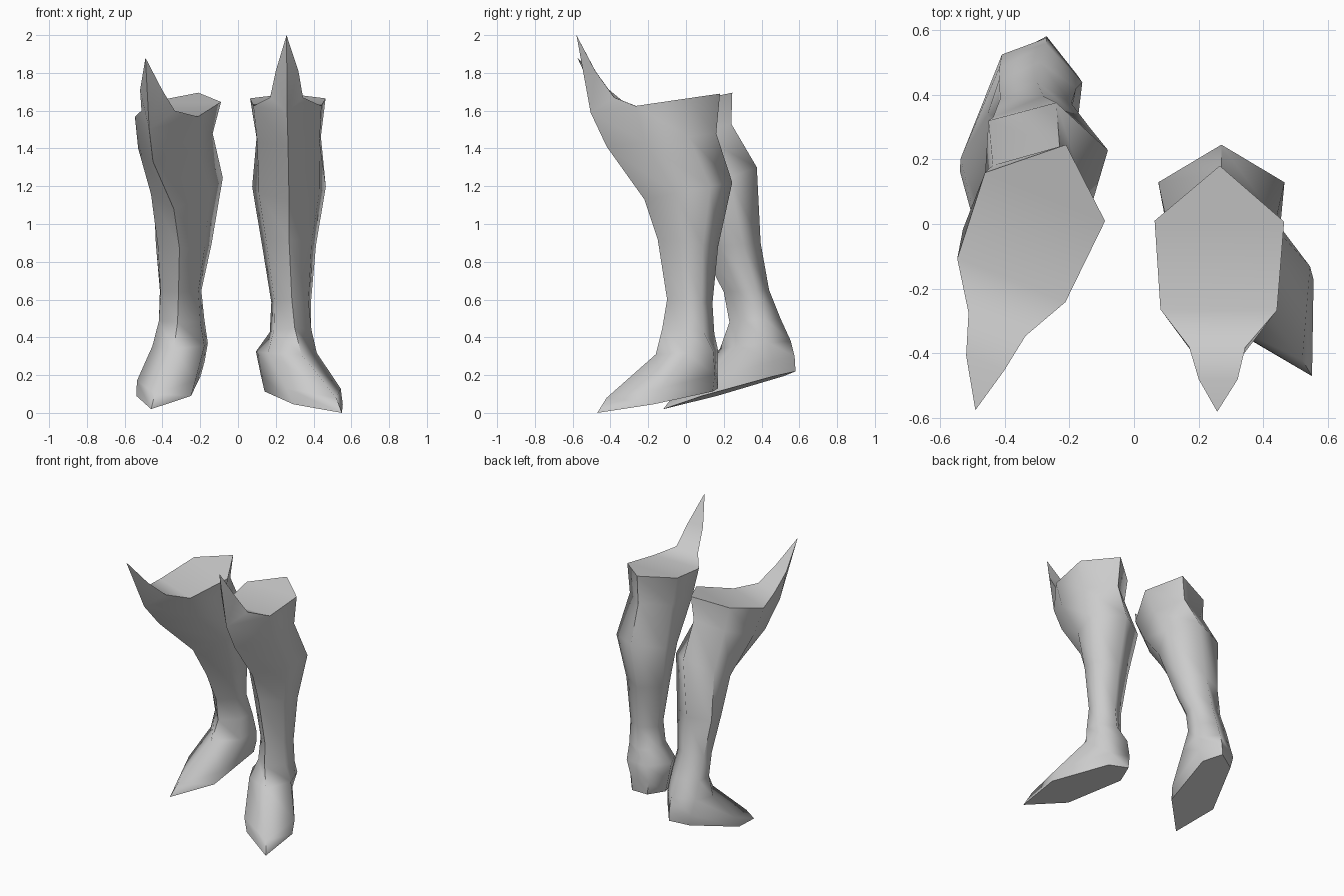
import bpy
import bmesh
import math
from mathutils import Vector

default_cube = bpy.data.objects.get("Cube")
if default_cube:
    bpy.data.objects.remove(default_cube, do_unlink=True)

# One plain grey for both boots
grey = bpy.data.materials.new("plain_grey")
grey.use_nodes = True
grey.diffuse_color = (0.6, 0.6, 0.6, 1)
grey.node_tree.nodes["Principled BSDF"].inputs["Base Color"].default_value = (0.6, 0.6, 0.6, 1)


def across(front, back):
    """Horizontal unit direction at right angles to the boot's facing."""
    facing = (front - back).normalized()
    return Vector((-facing.y, facing.x, 0)).normalized()


def section(bm, front, back, front_half, back_half, is_foot):
    """Six-sided ring: front, front side, back side, back, back side, front side."""
    front, back = Vector(front), Vector(back)
    side = across(front, back)
    front_mid = back.lerp(front, 0.65)
    back_mid = back.lerp(front, 0.13 if is_foot else 0.25)
    points = (front, front_mid + side * front_half, back_mid + side * back_half,
              back, back_mid - side * back_half, front_mid - side * front_half)
    return [bm.verts.new(p) for p in points]


def make_boot(name, sections, spike_steps, tip):
    bm = bmesh.new()
    count = len(sections)
    rings = [section(bm, *row, is_foot=i >= count - 2) for i, row in enumerate(sections)]

    # Leg and foot wall, closed by the sole
    for upper, lower in zip(rings, rings[1:]):
        for i in range(6):
            j = (i + 1) % 6
            bm.faces.new((upper[i], upper[j], lower[j], lower[i]))
    bm.faces.new(rings[-1])

    # Knee spike: pairs of edge points rising from the rim to the tip
    rim = rings[0]
    side = across(Vector(sections[0][0]), Vector(sections[0][1]))
    pairs = [(rim[1], rim[5])]
    for centre, half in spike_steps:
        pairs.append((bm.verts.new(Vector(centre) + side * half),
                      bm.verts.new(Vector(centre) - side * half)))
    peak = bm.verts.new(tip)
    for (a, b), (c, d) in zip(pairs, pairs[1:]):
        bm.faces.new((a, b, d, c))
        bm.faces.new((rim[0], a, c))
        bm.faces.new((rim[0], d, b))
    a, b = pairs[-1]
    bm.faces.new((a, b, peak))
    bm.faces.new((rim[0], a, peak))
    bm.faces.new((rim[0], peak, b))

    # Closed top behind the spike
    bm.faces.new(rim[1:])
    bmesh.ops.recalc_face_normals(bm, faces=bm.faces)

    mesh = bpy.data.meshes.new(name)
    bm.to_mesh(mesh)
    bm.free()
    mesh.materials.append(grey)
    boot = bpy.data.objects.new(name, mesh)
    bpy.context.collection.objects.link(boot)
    bpy.ops.object.select_all(action="DESELECT")
    boot.select_set(True)
    bpy.context.view_layer.objects.active = boot
    bpy.ops.object.shade_smooth_by_angle(angle=math.radians(70))


# Sections run from rim to sole: front point, back point, front and back half widths
left_sections = [
    ((.26, -.505, 1.59), (.265, .18, 1.69), .18, .2),
    ((.265, -.42, 1.41), (.27, .16, 1.48), .165, .17),
    ((.27, -.22, 1.13), (.27, .245, 1.22), .16, .195),
    ((.27, -.15, .92), (.27, .17, .88), .12, .143),
    ((.285, -.1, .6), (.28, .14, .58), .09, .105),
    ((.3, -.125, .45), (.27, .15, .42), .1, .11),
    ((.335, -.16, .31), (.2, .17, .33), .14, .15),
    ((.52, -.42, .08), (.18, .17, .22), .165, .12),
    ((.55, -.47, 0), (.19, .17, .13), .15, .11),
]
make_boot("left_boot", left_sections,
          [((.257, -.38, 1.67), .087), ((.26, -.48, 1.81), .06)], (.257, -.58, 2))

# The right leg leans forward, with its foot set further back
right_sections = [
    ((-.47, -.4, 1.5), (-.21, .245, 1.695), .18, .2),
    ((-.45, -.26, 1.33), (-.23, .24, 1.53), .17, .165),
    ((-.34, -.03, 1.08), (-.24, .375, 1.3), .16, .19),
    ((-.31, .08, .87), (-.28, .395, .9), .125, .148),
    ((-.315, .2, .64), (-.3, .44, .65), .1, .11),
    ((-.32, .23, .48), (-.29, .5, .5), .11, .12),
    ((-.34, .18, .34), (-.27, .555, .38), .14, .13),
    ((-.44, -.06, .1), (-.27, .575, .3), .16, .12),
    ((-.46, -.12, .02), (-.27, .58, .22), .15, .1),
]
make_boot("right_boot", right_sections,
          [((-.423, -.31, 1.6), .095), ((-.46, -.43, 1.71), .063)], (-.49, -.575, 1.88))
